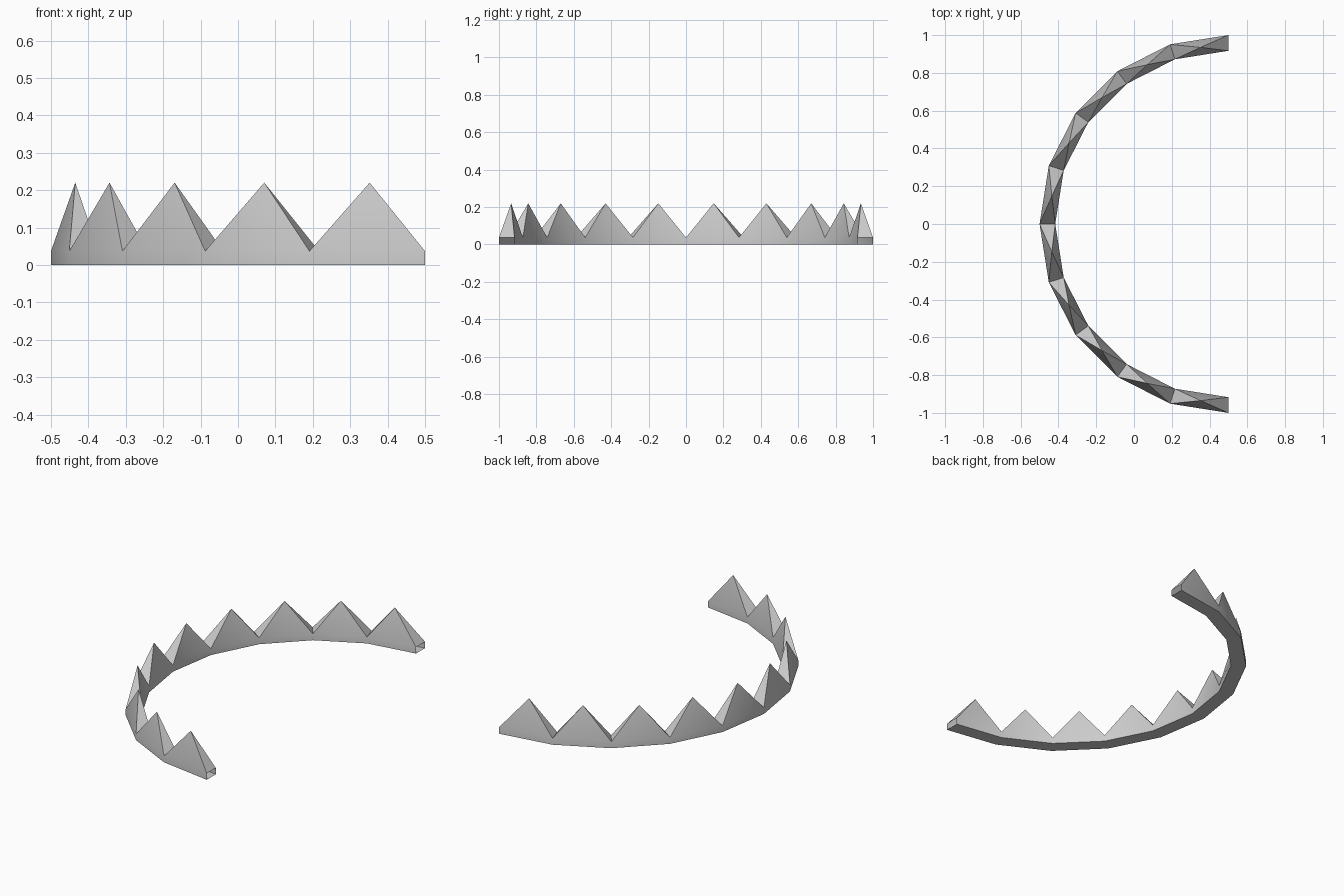
import bpy, bmesh, math

if "Cube" in bpy.data.objects:
    bpy.data.objects.remove(bpy.data.objects["Cube"])

SEGMENTS = 10
CENTER_X = 0.5
R_OUT, R_IN = 1.0, 0.917
BAND_H, PEAK_H = 0.037, 0.22

bm = bmesh.new()


def ring_vert(i, r, z):
    a = math.pi / 2 + math.pi * i / SEGMENTS
    return bm.verts.new((CENTER_X + r * math.cos(a), r * math.sin(a), z))


# Cross-section stations: outer bottom, outer top, inner top, inner bottom
stations = [[ring_vert(i, r, z) for r, z in
             ((R_OUT, 0), (R_OUT, BAND_H), (R_IN, BAND_H), (R_IN, 0))]
            for i in range(SEGMENTS + 1)]

# Each segment: low band walls, base strip and a four-sided spike
for a, b in zip(stations, stations[1:]):
    bm.faces.new((a[0], b[0], b[1], a[1]))
    bm.faces.new((a[2], b[2], b[3], a[3]))
    bm.faces.new((a[3], b[3], b[0], a[0]))
    corners = (a[1], b[1], b[2], a[2])
    tip = sum((v.co for v in corners), corners[0].co * 0) / 4
    tip.z = PEAK_H
    apex = bm.verts.new(tip)
    for p, q in zip(corners, corners[1:] + corners[:1]):
        bm.faces.new((p, q, apex))

# Band ends are left open
bmesh.ops.recalc_face_normals(bm, faces=bm.faces)
mesh = bpy.data.meshes.new("spiked_half_band")
bm.to_mesh(mesh)
bm.free()
band = bpy.data.objects.new("spiked_half_band", mesh)
bpy.context.collection.objects.link(band)

# Soft shading around the arc, crisp spike edges
bpy.context.view_layer.objects.active = band
band.select_set(True)
bpy.ops.object.shade_smooth_by_angle(angle=math.radians(30))
